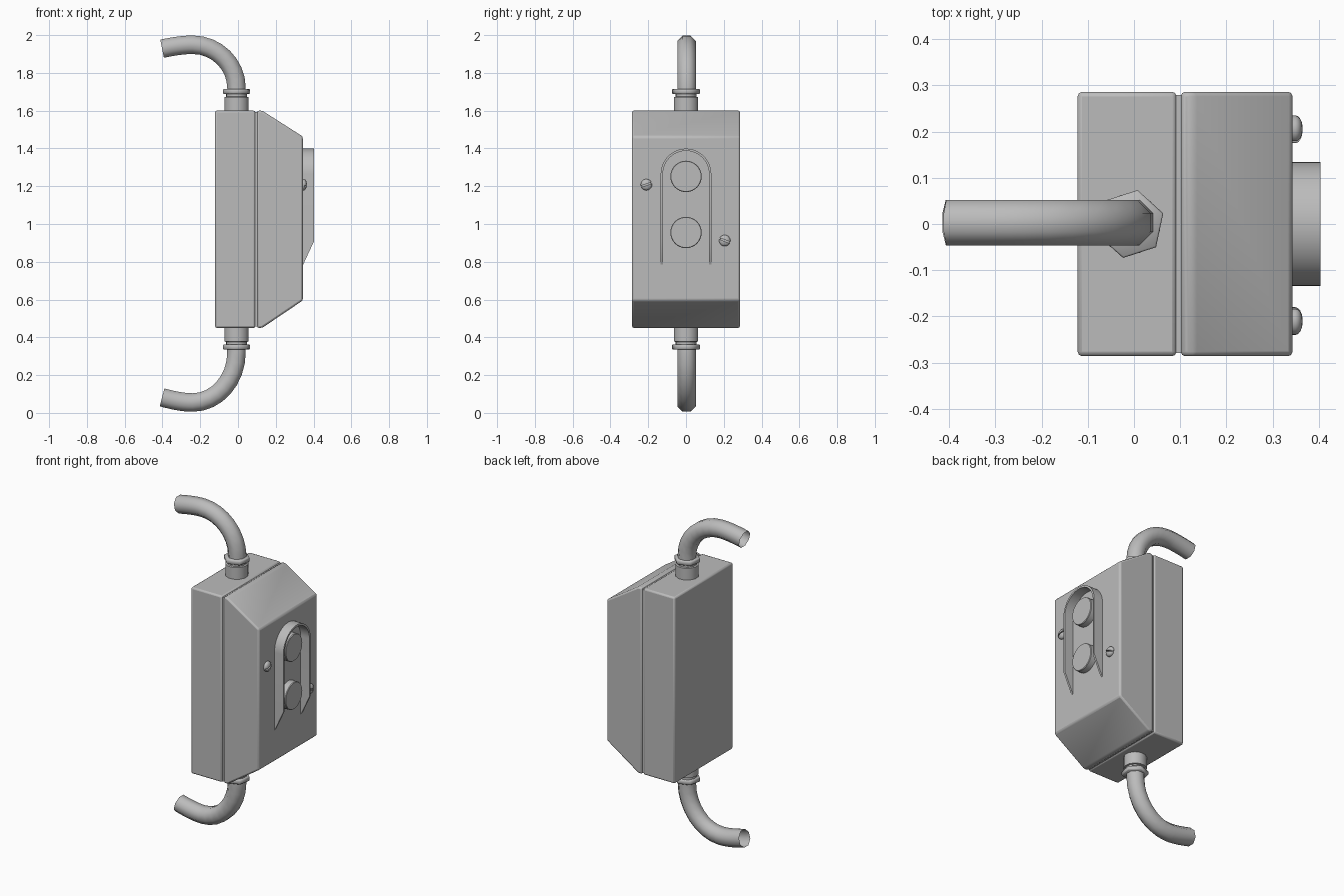
import bpy, bmesh, math
from mathutils import Matrix, Vector

if "Cube" in bpy.data.objects:
    bpy.data.objects.remove(bpy.data.objects["Cube"])

grey = bpy.data.materials.new("mid_grey")
grey.use_nodes = True
COLOR = (0.5, 0.5, 0.5, 1)
grey.diffuse_color = COLOR
grey.node_tree.nodes["Principled BSDF"].inputs["Base Color"].default_value = COLOR

TO_X = Matrix.Rotation(math.pi / 2, 4, 'Y')   # turns +z parts to face +x
FACE = 0.343                                  # x of the cover face


def add(name, bm, smooth=35, bevel=0):
    bmesh.ops.recalc_face_normals(bm, faces=bm.faces)
    mesh = bpy.data.meshes.new(name)
    bm.to_mesh(mesh)
    bm.free()
    mesh.materials.append(grey)
    ob = bpy.data.objects.new(name, mesh)
    bpy.context.collection.objects.link(ob)
    if bevel:
        mod = ob.modifiers.new("edge", 'BEVEL')
        mod.width, mod.segments = bevel, 2
        mod.limit_method, mod.angle_limit = 'ANGLE', math.radians(20)
    bpy.ops.object.select_all(action='DESELECT')
    ob.select_set(True)
    bpy.context.view_layer.objects.active = ob
    bpy.ops.object.shade_smooth_by_angle(angle=math.radians(smooth))
    return ob


def slab(profile, half):
    """Extrude an x-z outline across y."""
    bm = bmesh.new()
    f = bm.faces.new([bm.verts.new((x, -half, z)) for x, z in profile])
    ext = bmesh.ops.extrude_face_region(bm, geom=[f])
    bmesh.ops.translate(bm, vec=(0, 2 * half, 0),
                        verts=[v for v in ext["geom"] if isinstance(v, bmesh.types.BMVert)])
    return bm


def lathe(profile, sides, turn=0):
    """Revolve (radius, height) points round z, closing both ends."""
    bm = bmesh.new()
    rings = [[bm.verts.new((r * math.cos(turn + math.tau * i / sides),
                            r * math.sin(turn + math.tau * i / sides), z))
              for i in range(sides)] for r, z in profile]
    for a, b in zip(rings, rings[1:]):
        for i in range(sides):
            j = (i + 1) % sides
            bm.faces.new((a[i], a[j], b[j], b[i]))
    bm.faces.new(rings[0])
    bm.faces.new(rings[-1])
    return bm


# Housing: back shell, recessed seam and sloped cover
BOTTOM, TOP = 0.45, 1.6
add("back_shell", slab([(-0.122, BOTTOM), (0.092, BOTTOM), (0.092, TOP), (-0.122, TOP)], 0.286),
    bevel=0.01)
add("seam", slab([(0.06, 0.457), (0.12, 0.457), (0.12, 1.593), (0.06, 1.593)], 0.279))
add("front_cover", slab([(0.101, BOTTOM), (0.128, BOTTOM), (FACE, 0.595),
                         (FACE, 1.463), (0.128, TOP), (0.101, TOP)], 0.286), bevel=0.01)

# Push buttons
for name, z in (("upper_button", 1.252), ("lower_button", 0.955)):
    bm = lathe([(0.083, -0.01), (0.083, 0.036), (0.08, 0.04)], 32)
    bm.transform(Matrix.Translation((FACE, 0, z)) @ TO_X)
    add(name, bm)

# Arched guard wall round the buttons, tapering off at the lower ends
R, WALL, ARCH_Z, TAPER_Z, END_Z, DEPTH = 0.134, 0.012, 1.265, 0.91, 0.785, 0.06
arc = [math.pi * i / 24 for i in range(25)]
path = [(1, 0, END_Z, 0.002), (1, 0, TAPER_Z, DEPTH)]
path += [(math.cos(a), math.sin(a), ARCH_Z, DEPTH) for a in arc]
path += [(-1, 0, TAPER_Z, DEPTH), (-1, 0, END_Z, 0.002)]
bm = bmesh.new()
loops = []
for c, s, z, d in path:
    loops.append([bm.verts.new((FACE + x, r * c, z + r * s))
                  for r, x in ((R, -0.005), (R, d), (R - WALL, d), (R - WALL, -0.005))])
for a, b in zip(loops, loops[1:]):
    for i in range(4):
        j = (i + 1) % 4
        bm.faces.new((a[i], a[j], b[j], b[i]))
bm.faces.new(loops[0])
bm.faces.new(loops[-1])
add("button_guard", bm)

# Domed screws, each head split by a slot
dome = [(0.03 * math.cos(a), 0.006 + 0.016 * math.sin(a))
        for a in (math.radians(d) for d in (0, 20, 40, 60, 80))]
for name, y, z, tilt in (("right_screw", -0.21, 1.208, 1.9), ("left_screw", 0.205, 0.912, 1.2)):
    place = Matrix.Translation((FACE, y, z)) @ TO_X @ Matrix.Rotation(tilt, 4, 'Z')
    for half, side in (("_half_a", 1), ("_half_b", -1)):
        bm = lathe([(0.03, -0.005)] + dome, 20)
        cut = bmesh.ops.bisect_plane(bm, geom=bm.verts[:] + bm.edges[:] + bm.faces[:],
                                     plane_co=(0, 0.004 * side, 0), plane_no=(0, side, 0),
                                     clear_inner=True)
        rim = [e for e in cut["geom_cut"] if isinstance(e, bmesh.types.BMEdge)]
        bmesh.ops.holes_fill(bm, edges=rim)
        bm.transform(place)
        add(name + half, bm)
    bm = lathe([(0.027, -0.005), (0.027, 0.008)], 16)
    bm.transform(place)
    add(name + "_base", bm)

# Cable glands: round body and hexagonal collar
AXIS = -0.008
for name, base, up in (("top", TOP, 1), ("bottom", BOTTOM, -1)):
    for part, prof, sides in (
            ("_gland_body", [(0.066, -0.01), (0.066, 0.072), (0.056, 0.074), (0.056, 0.1)], 12),
            ("_gland_collar", [(0.071, 0.088), (0.075, 0.092), (0.075, 0.111), (0.071, 0.115)], 6)):
        bm = lathe(prof, sides, math.radians(18))
        bm.transform(Matrix.Translation((AXIS, 0, base)) @ Matrix.Diagonal((1, 1, up, 1)))
        add(name + part, bm, 62)

# Bent open-ended cables: start, bend start, crest and end heights
for name, z0, z1, crest, end in (("top_cable", 1.65, 1.72, 1.949, 1.928),
                                 ("bottom_cable", 0.4, 0.32, 0.055, 0.082)):
    k = 0.55
    knots = [((AXIS, z0), (AXIS, z0), (AXIS, z0)),
             ((AXIS, z1), (AXIS, z0 * 0.4 + z1 * 0.6), (AXIS, z1 + k * (crest - z1))),
             ((-0.24, crest), (-0.24 + k * 0.23, crest), (-0.3, crest)),
             ((-0.402, end), (-0.36, end + 0.4 * (crest - end)), (-0.43, end))]
    curve = bpy.data.curves.new(name, 'CURVE')
    curve.dimensions = '3D'
    curve.bevel_depth, curve.bevel_resolution = 0.053, 2
    curve.resolution_u = 8
    spline = curve.splines.new('BEZIER')
    spline.bezier_points.add(len(knots) - 1)
    for p, (co, left, right) in zip(spline.bezier_points, knots):
        p.handle_left_type = p.handle_right_type = 'FREE'
        p.co, p.handle_left, p.handle_right = [Vector((x, 0.003, z)) for x, z in (co, left, right)]
        p.tilt = math.pi / 8
    temp = bpy.data.objects.new(name + "_path", curve)
    bpy.context.collection.objects.link(temp)
    deps = bpy.context.evaluated_depsgraph_get()
    mesh = bpy.data.meshes.new_from_object(temp.evaluated_get(deps))
    bpy.data.objects.remove(temp)
    bm = bmesh.new()
    bm.from_mesh(mesh)
    bpy.data.meshes.remove(mesh)
    add(name, bm, 60)
